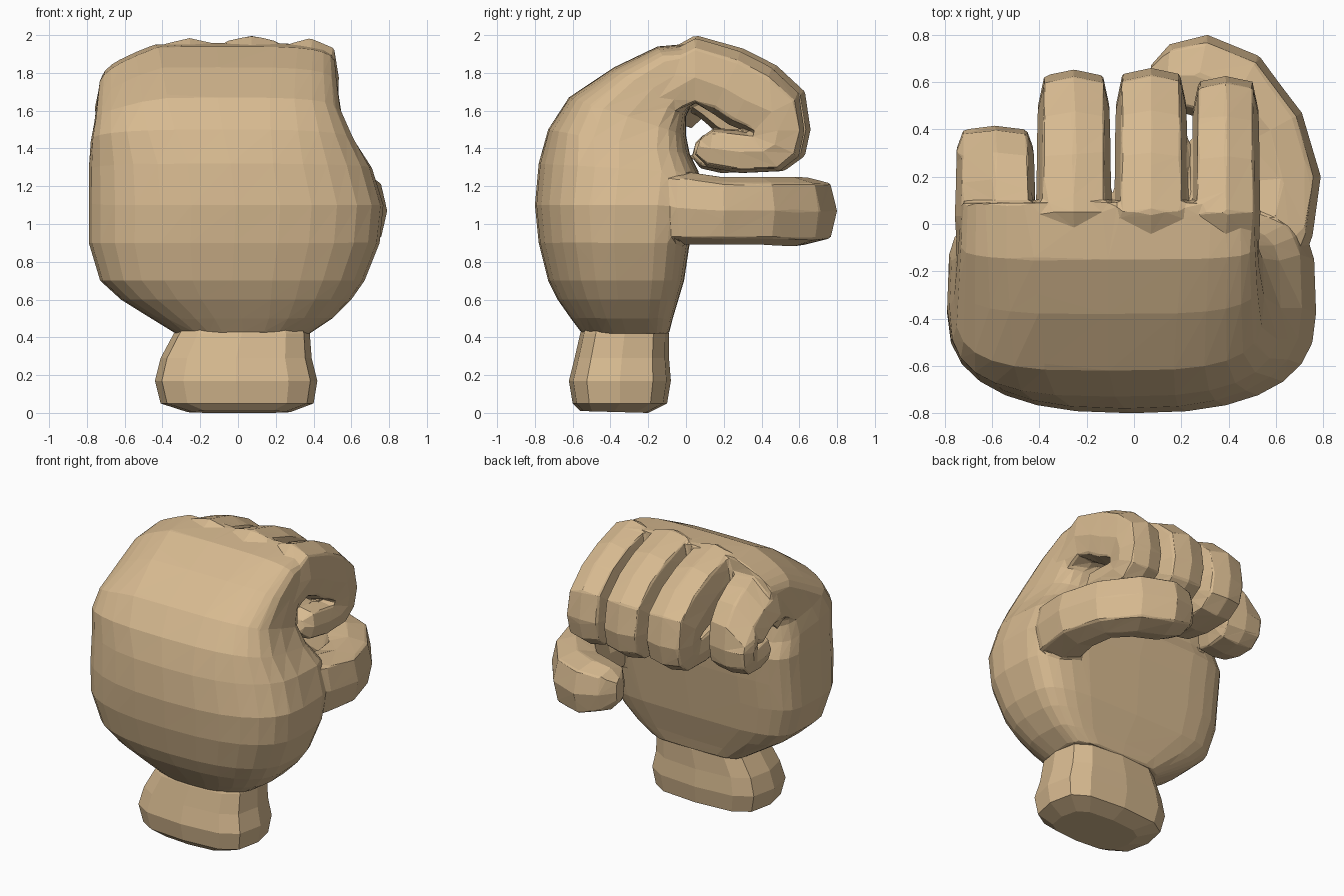
import bpy, bmesh, math

if "Cube" in bpy.data.objects:
    bpy.data.objects.remove(bpy.data.objects["Cube"])

skin = bpy.data.materials.new("warm tan skin")
skin.diffuse_color = (0.68, 0.49, 0.28, 1)
skin.use_nodes = True
skin.node_tree.nodes["Principled BSDF"].inputs["Base Color"].default_value = skin.diffuse_color


def loft(name, sections, place, sides, p_out, p_in):
    """Skin rounded-box rings. Section = outer (u,v), inner (u,v), low, high.
    p_out and p_in set how square the outer and inner halves are."""
    bm = bmesh.new()
    rings = []
    for n, (outer, inner, lo, hi) in enumerate(sections):
        po = p_out(n) if callable(p_out) else p_out
        ring = []
        for k in range(sides):
            a = 2 * math.pi * k / sides
            c, s = math.cos(a), math.sin(a)
            p = po if c > 0 else p_in
            c = math.copysign(abs(c) ** (2 / p), c)
            s = math.copysign(abs(s) ** (2 / p), s)
            u = (outer[0] + inner[0]) / 2 + c * (outer[0] - inner[0]) / 2
            v = (outer[1] + inner[1]) / 2 + c * (outer[1] - inner[1]) / 2
            w = (lo + hi) / 2 + s * (hi - lo) / 2
            ring.append(bm.verts.new(place(u, v, w)))
        rings.append(ring)
    for r0, r1 in zip(rings, rings[1:]):
        for k in range(sides):
            j = (k + 1) % sides
            bm.faces.new((r0[k], r0[j], r1[j], r1[k]))
    bm.faces.new(rings[0])
    bm.faces.new(rings[-1])
    bmesh.ops.recalc_face_normals(bm, faces=bm.faces)
    me = bpy.data.meshes.new(name)
    bm.to_mesh(me)
    bm.free()
    me.materials.append(skin)
    ob = bpy.data.objects.new(name, me)
    bpy.context.collection.objects.link(ob)
    return ob


def palm_place(u, v, w):
    # the knuckle row drops toward the little finger
    drop = max(0, -0.42 - w) * 0.35 * min(1, max(0, (v - 1.5) / 0.3))
    return (w, u, v - drop)


# wrist: outer (y, z), inner (y, z), x range
wrist = [
    ((-0.56, 0.01), (-0.2, 0.0), -0.27, 0.28),
    ((-0.60, 0.05), (-0.1, 0.05), -0.41, 0.40),
    ((-0.62, 0.17), (-0.08, 0.17), -0.44, 0.42),
    ((-0.59, 0.29), (-0.09, 0.29), -0.41, 0.39),
    ((-0.56, 0.42), (-0.09, 0.42), -0.34, 0.38),
    ((-0.54, 0.47), (-0.12, 0.47), -0.30, 0.36),
]
loft("wrist", wrist, palm_place, 12, 3.2, 3.2)

# palm and back of the hand, curving over to the knuckles
palm = [
    ((-0.55, 0.42), (-0.09, 0.42), -0.33, 0.38),
    ((-0.61, 0.50), (-0.07, 0.50), -0.46, 0.50),
    ((-0.68, 0.60), (-0.04, 0.60), -0.62, 0.60),
    ((-0.73, 0.70), (-0.01, 0.70), -0.73, 0.67),
    ((-0.78, 0.90), (0.02, 0.90), -0.79, 0.75),
    ((-0.80, 1.10), (0.05, 1.10), -0.79, 0.77),
    ((-0.78, 1.32), (0.07, 1.27), -0.79, 0.71),
    ((-0.73, 1.50), (0.02, 1.37), -0.78, 0.62),
    ((-0.62, 1.67), (0.00, 1.47), -0.76, 0.55),
    ((-0.38, 1.83), (0.00, 1.57), -0.75, 0.53),
    ((-0.15, 1.94), (0.03, 1.64), -0.74, 0.52),
    ((0.09, 1.96), (0.09, 1.65), -0.73, 0.51),
]
hand = [loft("palm", palm, palm_place, 28,
             lambda n: 2.5 if n < 7 else 2.5 + 0.45 * (n - 6), 4.8)]

# curled finger path, shared by all four fingers; last value is width factor
curl = [
    ((-0.25, 1.83), (-0.05, 1.58), 0.98),
    ((0.05, 2.00), (0.05, 1.65), 1.03),
    ((0.30, 1.93), (0.15, 1.59), 1.01),
    ((0.48, 1.84), (0.24, 1.53), 1.00),
    ((0.63, 1.70), (0.33, 1.50), 0.98),
    ((0.66, 1.50), (0.36, 1.49), 0.97),
    ((0.63, 1.36), (0.36, 1.48), 0.94),
    ((0.52, 1.28), (0.33, 1.49), 0.90),
    ((0.30, 1.27), (0.27, 1.50), 0.87),
    ((0.12, 1.30), (0.15, 1.51), 0.80),
    ((0.05, 1.37), (0.08, 1.46), 0.50),
]
# name, x range, reach scale, height scale
fingers = [
    ("little_finger", -0.755, -0.42, 0.63, 0.86),
    ("ring_finger", -0.41, -0.10, 0.99, 0.98),
    ("middle_finger", -0.08, 0.225, 1.00, 1.00),
    ("index_finger", 0.245, 0.53, 0.95, 0.98),
]
for name, x0, x1, reach, height in fingers:
    mid, half = (x0 + x1) / 2, (x1 - x0) / 2
    secs = [(o, i, mid - half * f, mid + half * f) for o, i, f in curl]

    def finger_place(u, v, w, reach=reach, height=height):
        # outermost knuckle corners are rounded off
        drop = (max(0, -0.56 - w) * 0.7 + max(0, w - 0.46) * 0.5) * (v > 1.65)
        return (w, u * reach if u > 0 else u, 1.26 + (v - 1.26) * height - drop)

    hand.append(loft(name, secs, finger_place, 8, 3.6, 3.6))

# thumb wraps below the fingers: outer (x, y), inner (x, y), z range
thumb = [
    ((0.66, -0.30), (0.30, -0.30), 0.92, 1.26),
    ((0.755, -0.05), (0.42, 0.00), 0.89, 1.28),
    ((0.79, 0.20), (0.46, 0.18), 0.89, 1.25),
    ((0.71, 0.47), (0.44, 0.33), 0.89, 1.25),
    ((0.53, 0.71), (0.36, 0.42), 0.88, 1.25),
    ((0.31, 0.80), (0.24, 0.46), 0.89, 1.25),
    ((0.15, 0.76), (0.13, 0.49), 0.94, 1.23),
    ((0.07, 0.67), (0.08, 0.57), 1.01, 1.17),
]
hand.append(loft("thumb", thumb, lambda u, v, w: (u, v, w), 8, 3.2, 3.2))

# merge palm, fingers and thumb into one faceted skin
bpy.ops.object.select_all(action='DESELECT')
for ob in hand:
    ob.select_set(True)
bpy.context.view_layer.objects.active = hand[0]
bpy.ops.object.join()
fist = hand[0]
fist.name = "fist"
fuse = fist.modifiers.new("fuse", 'REMESH')
fuse.mode = 'VOXEL'
fuse.voxel_size = 0.01
soften = fist.modifiers.new("soften", 'SMOOTH')
soften.iterations = 6
facets = fist.modifiers.new("facets", 'DECIMATE')
facets.ratio = 0.008
